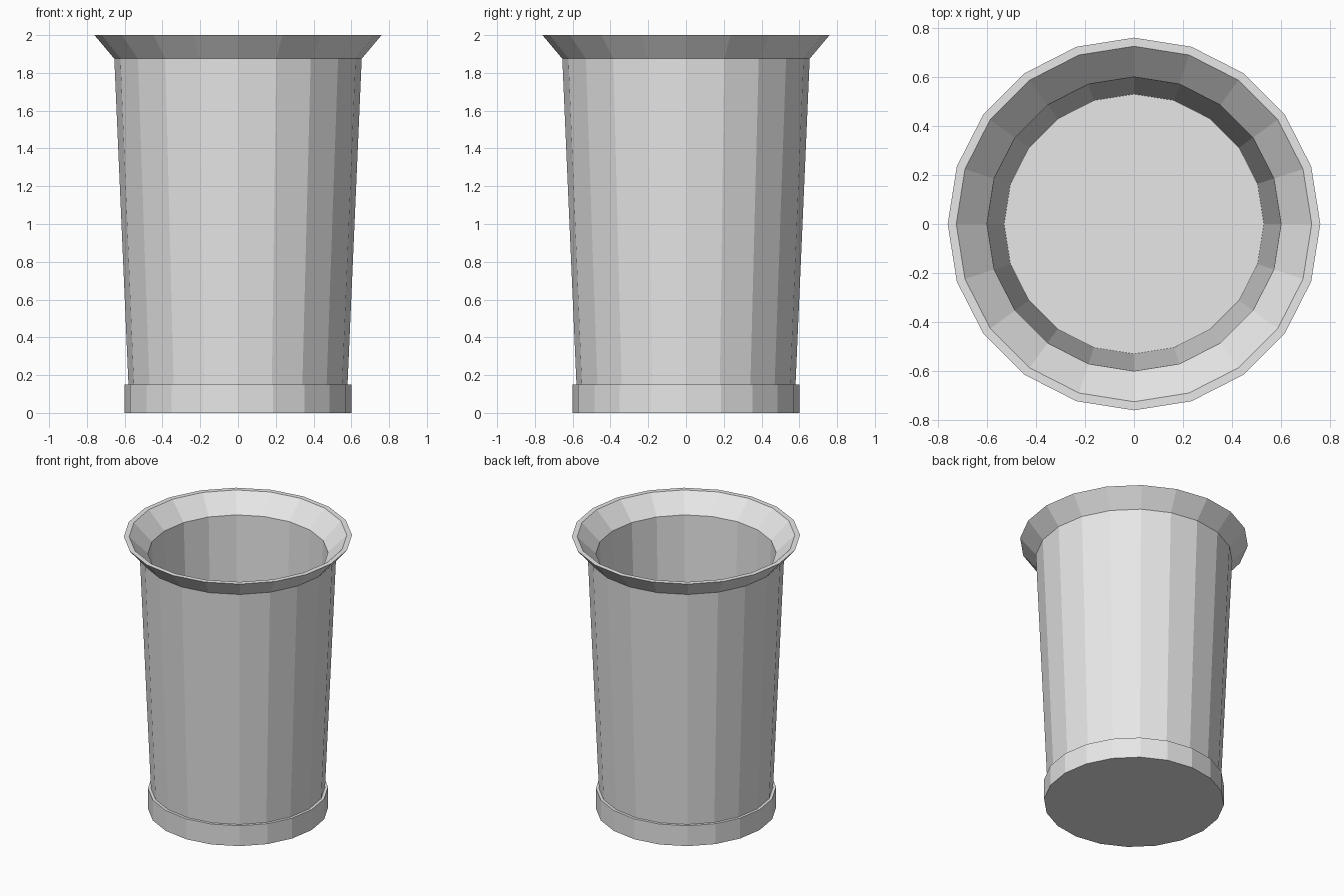
import bpy
import bmesh
from math import cos, sin, tau

SIDES = 20

cube = bpy.data.objects.get("Cube")
if cube:
    bpy.data.objects.remove(cube, do_unlink=True)

grey = bpy.data.materials.new("light grey")
grey.use_nodes = True
grey.diffuse_color = (0.8, 0.8, 0.8, 1)
grey.node_tree.nodes["Principled BSDF"].inputs["Base Color"].default_value = (0.8, 0.8, 0.8, 1)


def lathe(name, profile):
    """Turn a (radius, height) profile around z and cap both ends."""
    bm = bmesh.new()
    rings = [[bm.verts.new((r * cos(tau * i / SIDES), r * sin(tau * i / SIDES), z))
              for i in range(SIDES)] for r, z in profile]
    for low, high in zip(rings, rings[1:]):
        for i in range(SIDES):
            j = (i + 1) % SIDES
            bm.faces.new((low[i], low[j], high[j], high[i]))
    bm.faces.new(rings[0][::-1])
    bm.faces.new(rings[-1])
    bmesh.ops.recalc_face_normals(bm, faces=bm.faces)
    mesh = bpy.data.meshes.new(name)
    bm.to_mesh(mesh)
    bm.free()
    mesh.materials.append(grey)
    obj = bpy.data.objects.new(name, mesh)
    bpy.context.collection.objects.link(obj)
    return obj


# Hollow cup: foot band, tapered wall, flared rim, inner wall and floor
lathe("cup", [
    (0.6, 0), (0.6, 0.15),
    (0.58, 0.15), (0.655, 1.875),
    (0.76, 2), (0.725, 2),
    (0.6, 1.875), (0.53, 0.15),
])
